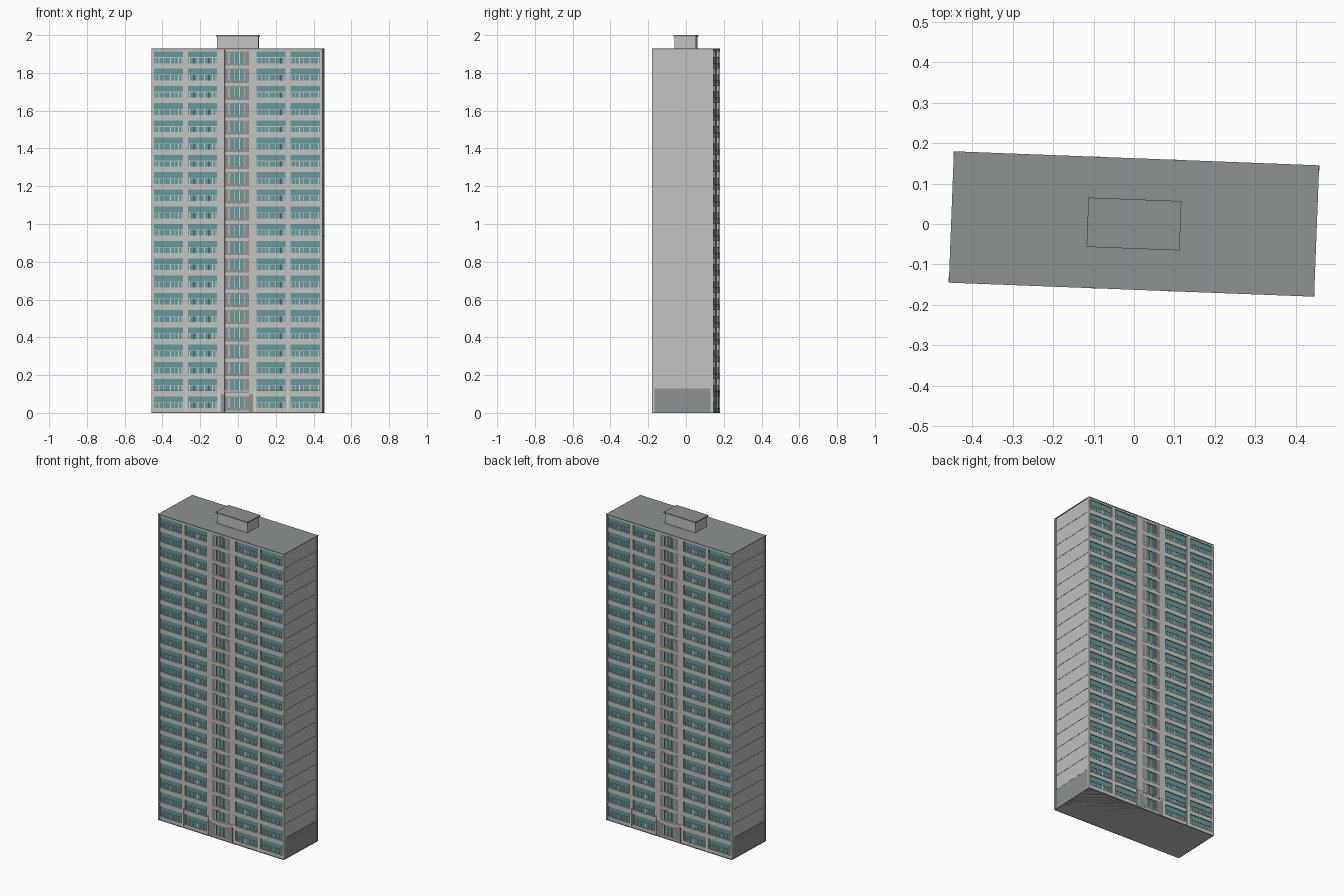
import bpy, bmesh, math
from mathutils import Matrix

cube = bpy.data.objects.get("Cube")
if cube:
    bpy.data.objects.remove(cube, do_unlink=True)

TURN = Matrix.Rotation(math.radians(-2.2), 4, 'Z')
HALF_L, HALF_D, ROOF = 0.452, 0.1625, 1.93
FLOORS, PITCH, TOP_HEAD, PANE_H = 21, 0.0913, 1.914, 0.063
GLASS_Y = HALF_D - 0.008
BAYS = [(0.285, 0.440), (0.105, 0.258)]
CORE = 0.064


def material(name, colour):
    m = bpy.data.materials.new(name)
    m.use_nodes = True
    m.diffuse_color = (*colour, 1)
    m.node_tree.nodes["Principled BSDF"].inputs["Base Color"].default_value = (*colour, 1)
    return m


wall = material("pale concrete", (0.54, 0.54, 0.53))
grey = material("mid grey", (0.27, 0.285, 0.285))
teal = material("teal glass", (0.13, 0.32, 0.33))
mauve = material("warm grey panel", (0.30, 0.28, 0.28))
white = material("white frame", (0.66, 0.68, 0.68))


def build(name, mat, boxes):
    """One object from boxes given as x, y and z ranges."""
    bm = bmesh.new()
    for x0, x1, y0, y1, z0, z1 in boxes:
        m = Matrix.Translation(((x0 + x1) / 2, (y0 + y1) / 2, (z0 + z1) / 2))
        size = Matrix.Diagonal((x1 - x0, y1 - y0, z1 - z0, 1))
        bmesh.ops.create_cube(bm, size=1, matrix=TURN @ m @ size)
    me = bpy.data.meshes.new(name)
    bm.to_mesh(me)
    bm.free()
    me.materials.append(mat)
    ob = bpy.data.objects.new(name, me)
    bpy.context.collection.objects.link(ob)


def both_faces(boxes):
    """Repeat facade boxes on the opposite long face by a half turn."""
    return boxes + [(-b, -a, -d, -c, e, f) for a, b, c, d, e, f in boxes]


def mirrored(boxes):
    return boxes + [(-b, -a, c, d, e, f) for a, b, c, d, e, f in boxes]


def front(x0, x1, z0, z1, proud):
    """Facade box standing proud of the glass line."""
    return (x0, x1, -GLASS_Y - proud, -GLASS_Y + 0.002, z0, z1)


heads = [TOP_HEAD - PITCH * i for i in range(FLOORS)]

# Main block
build("building_core", wall, [(-HALF_L + 0.006, HALF_L - 0.006,
                               -GLASS_Y + 0.002, GLASS_Y - 0.002, 0, ROOF - 0.005)])
build("base_slab", grey, [(-HALF_L, HALF_L, -HALF_D, HALF_D, 0, 0.004)])
build("roof_slab", grey, [(-HALF_L, HALF_L, -HALF_D, HALF_D, ROOF - 0.005, ROOF)])

# Roof plant room
build("plant_room", wall, [(-0.11, 0.11, -0.056, 0.056, ROOF, 1.993)])
build("plant_room_roof", grey, [(-0.115, 0.115, -0.061, 0.061, 1.993, 2.0)])

# Spandrel bands between the floors
bands = [front(-HALF_L, HALF_L, heads[0], ROOF - 0.005, 0.006)]
for h in heads:
    low = max(h - PITCH, 0)
    if h - PANE_H > low:
        bands.append(front(-HALF_L, HALF_L, low, h - PANE_H, 0.006))
build("spandrel_bands", wall, both_faces(bands))

# Vertical piers between the bays
piers = [front(a, b, 0, ROOF - 0.005, 0.007)
         for a, b in ((0.440, HALF_L), (0.258, 0.285), (CORE, 0.105))]
build("facade_piers", wall, both_faces(mirrored(piers)))

# Bay windows, with transoms and lower mullions
panes, transoms, mullions = [], [], []
for a, b in BAYS:
    w = b - a
    for h in heads:
        panes.append(front(a, b, max(h - PANE_H, 0.004), h, 0))
        transoms.append(front(a, b, h - 0.034, h - 0.031, 0.004))
        for f in (0.04, 0.16, 0.30, 0.43, 0.66, 0.82, 0.95):
            x = a + w * f
            mullions.append(front(x - 0.002, x + 0.002, h - PANE_H, h - 0.034, 0.004))
build("bay_windows", teal, both_faces(mirrored(panes)))
build("window_transoms", wall, both_faces(mirrored(transoms)))
build("window_mullions", white, both_faces(mirrored(mullions)))

# Central stair column
sides, lights, bars, rails = [], [], [], []
for h in heads:
    low = max(h - PANE_H - 0.012, 0.004)
    sides.append(front(0.032, CORE, low, h, 0.0065))
    lights.append(front(-0.032, 0.032, low, h, 0.001))
    rails.append(front(-0.032, 0.032, low, low + 0.012, 0.0065))
    rails.append(front(-0.032, 0.032, h - 0.006, h, 0.0065))
    for x in (0.014, 0.042):
        bars.append(front(x - 0.002, x + 0.002, low + 0.012, h - 0.006, 0.007))
build("stair_side_panels", mauve, both_faces(mirrored(sides)))
build("stair_rails", mauve, both_faces(rails))
build("stair_windows", teal, both_faces(lights))
build("stair_bars", white, both_faces(mirrored(bars)))

# Entrance storey trim
trim = [front(x - 0.004, x + 0.004, 0.004, 0.125, 0.0085) for x in (0.095, 0.271)]
build("entrance_piers", white, both_faces(mirrored(trim)))
build("entrance_ledge", wall, both_faces([front(-HALF_L, HALF_L, 0.112, 0.118, 0.008)]))
build("entrance_panels", mauve, both_faces(mirrored([front(CORE, 0.085, 0.004, 0.1, 0.0075)])))

# End walls: corner fins, floor panels with thin joints, darker plinth
fins = mirrored([(HALF_L - 0.008, HALF_L + 0.001, s - 0.007, s + 0.007, 0.004, ROOF - 0.005)
                 for s in (-HALF_D + 0.007, HALF_D - 0.007)])
build("corner_fins", wall, fins)
panels, z = [], 0.13
step = (ROOF - 0.005 - z) / 20
for i in range(20):
    panels.append((HALF_L - 0.008, HALF_L - 0.003, -HALF_D + 0.013, HALF_D - 0.013,
                   z + step * i + 0.0015, z + step * (i + 1)))
build("end_wall_panels", wall, mirrored(panels))
build("end_wall_plinths", grey, mirrored([(HALF_L - 0.008, HALF_L - 0.002,
                                           -HALF_D + 0.013, HALF_D - 0.013, 0.004, 0.13)]))
